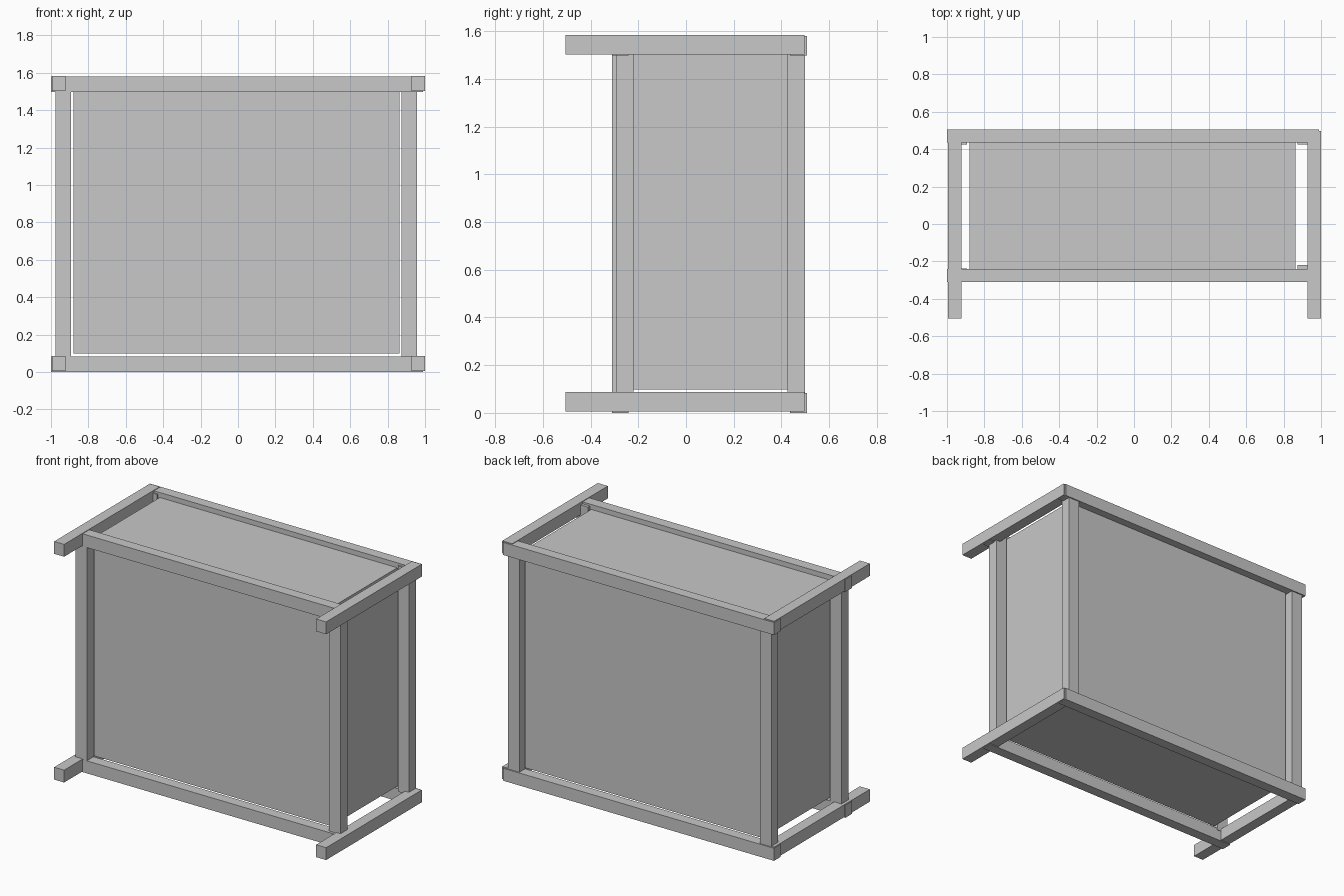
import bpy

default = bpy.data.objects.get("Cube")
if default:
    bpy.data.objects.remove(default, do_unlink=True)

grey = bpy.data.materials.new("light_grey")
grey.use_nodes = True
colour = (0.58, 0.58, 0.58, 1)
grey.diffuse_color = colour
grey.node_tree.nodes["Principled BSDF"].inputs["Base Color"].default_value = colour


def box(name, x, y, z):
    """Add a box from its (low, high) limits on each axis."""
    limits = (x, y, z)
    bpy.ops.mesh.primitive_cube_add(size=1, location=[(a + b) / 2 for a, b in limits])
    obj = bpy.context.object
    obj.name = name
    obj.scale = [b - a for a, b in limits]
    bpy.ops.object.transform_apply(location=False, rotation=False, scale=True)
    obj.data.materials.append(grey)


# Closed cabinet body
box("body", (-0.879, 0.863), (-0.255, 0.452), (0.098, 1.547))

# Bottom and top frames: long rails, and side rails set slightly higher
for level, z in (("bottom", 0.0), ("top", 1.497)):
    box(level + "_front_rail", (-1.0, 0.99), (-0.311, -0.24), (z, z + 0.083))
    box(level + "_back_rail", (-1.0, 0.99), (0.436, 0.506), (z, z + 0.083))
    for side, x in (("right", -0.995), ("left", 0.927)):
        box(f"{level}_{side}_rail", (x, x + 0.073), (-0.505, 0.497), (z + 0.005, z + 0.087))

# Corner posts, let into the frames
for side, x, front in (("right", -0.975, -0.31), ("left", 0.874, -0.293)):
    box(f"front_{side}_post", (x, x + 0.083), (front, front + 0.073), (0.07, 1.567))
    box(f"back_{side}_post", (x, x + 0.083), (0.426, 0.498), (0.07, 1.567))
